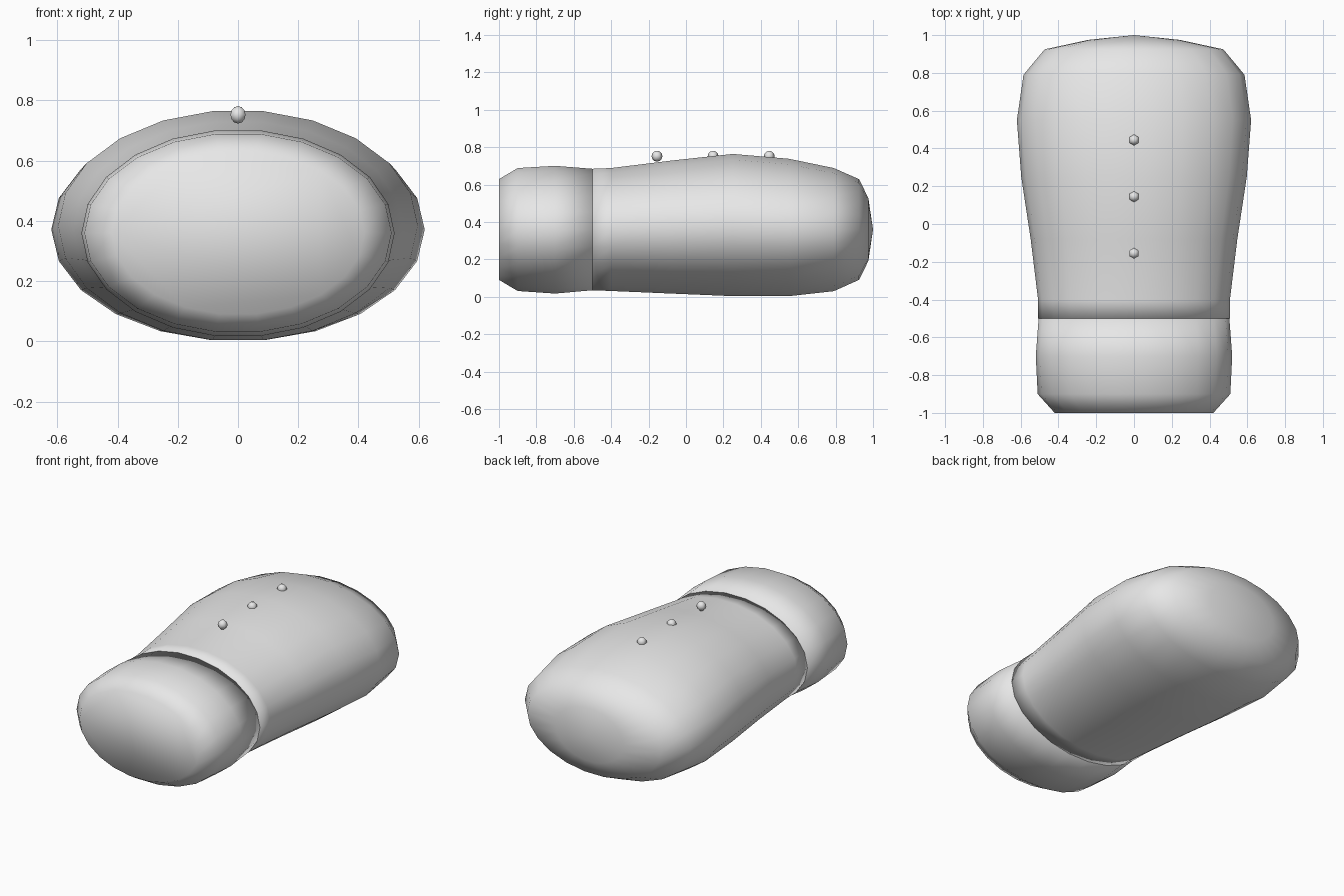
import bpy
import bmesh
import math

SIDES = 22

cube = bpy.data.objects.get("Cube")
if cube:
    bpy.data.objects.remove(cube, do_unlink=True)

grey = bpy.data.materials.new("light_grey")
grey.use_nodes = True
grey.diffuse_color = (0.8, 0.8, 0.8, 1)
grey.node_tree.nodes["Principled BSDF"].inputs["Base Color"].default_value = (0.8, 0.8, 0.8, 1)


def finish(name, bm):
    """Turn a bmesh into a smooth grey object."""
    bmesh.ops.recalc_face_normals(bm, faces=bm.faces)
    for face in bm.faces:
        face.smooth = True
    mesh = bpy.data.meshes.new(name)
    bm.to_mesh(mesh)
    bm.free()
    mesh.materials.append(grey)
    obj = bpy.data.objects.new(name, mesh)
    bpy.context.collection.objects.link(obj)
    return obj


def loft(name, sections, tip=None):
    """Skin elliptical sections (y, half width, top, bottom); close with a cap or a tip."""
    bm = bmesh.new()
    rings = []
    for y, half_width, top, bottom in sections:
        middle, half_height = (top + bottom) / 2, (top - bottom) / 2
        ring = []
        for i in range(SIDES):
            a = math.tau * i / SIDES
            ring.append(bm.verts.new((half_width * math.cos(a), y,
                                      middle + half_height * math.sin(a))))
        rings.append(ring)
    for near, far in zip(rings, rings[1:]):
        for i in range(SIDES):
            j = (i + 1) % SIDES
            bm.faces.new((near[i], near[j], far[j], far[i]))
    bm.faces.new(rings[0])
    if tip:
        point = bm.verts.new(tip)
        for i in range(SIDES):
            bm.faces.new((rings[-1][i], rings[-1][(i + 1) % SIDES], point))
    else:
        bm.faces.new(rings[-1])
    return finish(name, bm)


# Cuff with a flat front end
loft("cuff", [
    (-1.0, 0.42, 0.632, 0.088),
    (-0.9, 0.51, 0.692, 0.028),
    (-0.7, 0.52, 0.704, 0.014),
    (-0.5, 0.505, 0.688, 0.032),
])

# Main padded body, widening to a rounded back end
loft("body", [
    (-0.5, 0.508, 0.688, 0.032),
    (-0.4, 0.508, 0.692, 0.028),
    (-0.08, 0.547, 0.732, 0.014),
    (0.25, 0.597, 0.768, 0.0),
    (0.55, 0.62, 0.742, 0.0),
    (0.79, 0.585, 0.692, 0.027),
    (0.925, 0.473, 0.632, 0.088),
    (0.975, 0.24, 0.53, 0.19),
], tip=(0, 1.0, 0.36))

# Row of three small studs along the top
for number, y in enumerate((-0.155, 0.145, 0.445), 1):
    bm = bmesh.new()
    bmesh.ops.create_uvsphere(bm, u_segments=6, v_segments=6, radius=0.029)
    stud = finish(f"stud_{number}", bm)
    stud.location = (0, y, 0.752)
